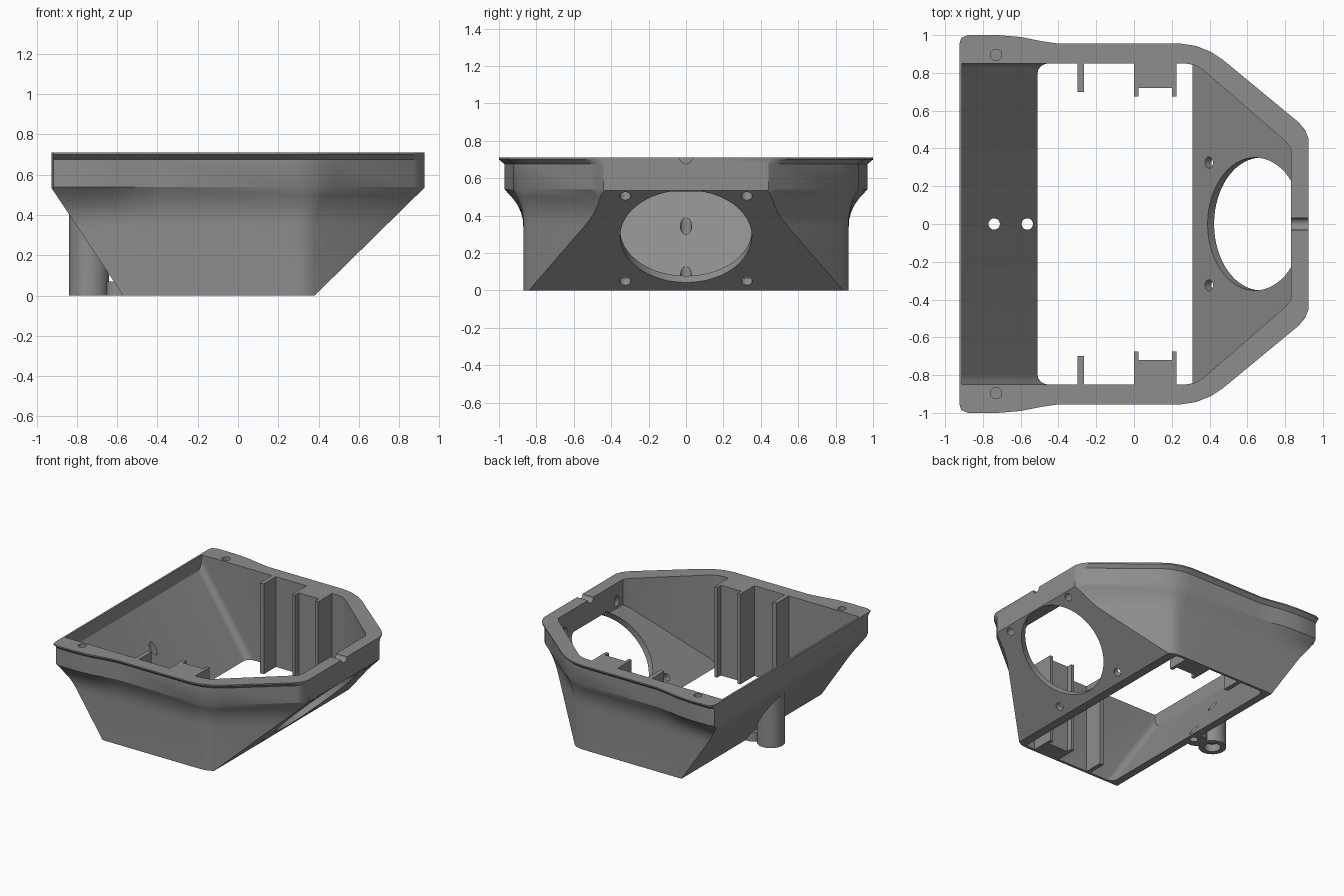
import bpy, bmesh, math
from mathutils import Vector, Matrix

if "Cube" in bpy.data.objects:
    bpy.data.objects.remove(bpy.data.objects["Cube"])

grey = bpy.data.materials.new("grey plastic")
grey.diffuse_color = (0.27, 0.27, 0.27, 1)
grey.use_nodes = True
grey.node_tree.nodes["Principled BSDF"].inputs["Base Color"].default_value = grey.diffuse_color


def make(name, bm, cutter=False):
    bmesh.ops.recalc_face_normals(bm, faces=bm.faces)
    me = bpy.data.meshes.new(name)
    bm.to_mesh(me)
    bm.free()
    me.materials.append(grey)
    ob = bpy.data.objects.new(name, me)
    bpy.context.collection.objects.link(ob)
    ob.hide_render = cutter
    return ob


def loft(levels):
    """Closed solid through (z, half outline) levels mirrored across y."""
    bm = bmesh.new()
    rings = []
    for z, half in levels:
        pts = half + [(x, -y) for x, y in reversed(half)]
        rings.append([bm.verts.new((x, y, z)) for x, y in pts])
    n = len(rings[0])
    for a, b in zip(rings, rings[1:]):
        for i in range(n):
            j = (i + 1) % n
            bm.faces.new((a[i], a[j], b[j], b[i]))
    bm.faces.new(rings[0][::-1])
    bm.faces.new(rings[-1])
    return bm


def slice_off(bm, co, no):
    """Remove everything on the normal side of a plane and cap it."""
    geom = bm.verts[:] + bm.edges[:] + bm.faces[:]
    res = bmesh.ops.bisect_plane(bm, geom=geom, dist=1e-5, plane_co=co,
                                 plane_no=no, clear_outer=True)
    cut = [e for e in res["geom_cut"] if isinstance(e, bmesh.types.BMEdge)]
    return bmesh.ops.contextual_create(bm, geom=cut)["faces"]


def cylinder(a, b, r, seg=32):
    a, b = Vector(a), Vector(b)
    bm = bmesh.new()
    rot = (b - a).to_track_quat('Z', 'Y').to_matrix().to_4x4()
    bmesh.ops.create_cone(bm, cap_ends=True, segments=seg, radius1=r, radius2=r,
                          depth=(b - a).length,
                          matrix=Matrix.Translation((a + b) / 2) @ rot)
    return bm


def box(name, x0, x1, y0, y1, z0, z1):
    bm = bmesh.new()
    bmesh.ops.create_cube(bm, size=1, matrix=Matrix.Translation(
        ((x0 + x1) / 2, (y0 + y1) / 2, (z0 + z1) / 2)) @ Matrix.Diagonal(
        (x1 - x0, y1 - y0, z1 - z0, 1)))
    return make(name, bm)


def boolean(target, tool, op='DIFFERENCE'):
    m = target.modifiers.new(tool.name, 'BOOLEAN')
    m.object, m.operation, m.solver = tool, op, 'EXACT'
    bpy.context.view_layer.objects.active = target
    bpy.ops.object.modifier_apply(modifier=m.name)
    bpy.data.objects.remove(tool)


# Half outlines of the lip, the rim band and the lower walls
lip = [(-.925, .95), (-.915, .985), (-.88, 1), (-.72, 1), (-.6, .99), (-.5, .97),
       (-.4, .955), (.25, .955), (.33, .942), (.41, .91), (.47, .87),
       (.87, .54), (.905, .5), (.925, .45)]
rim = [(x, y - .03) for x, y in lip[:-1]] + [(.925, .44)]
low = [(-.925, .82), (-.915, .855), (-.88, .87), (-.72, .87), (-.6, .87), (-.5, .87),
       (-.4, .87), (.25, .87), (.31, .868), (.345, .86), (.38, .84),
       (.87, .425), (.9, .395), (.925, .35)]


def mix(t):
    return [(a + (c - a) * t, b + (d - b) * t) for (a, b), (c, d) in zip(low, rim)]


# Sloped end walls: normals of the left and right planes
NL = Vector((-.54, 0, -.36)).normalized()
NR = Vector((.54, 0, -.55)).normalized()

# Outer body: straight walls flaring into the rim and the lip
levels = [(0, low), (.34, low)]
levels += [(.34 + .2 * s, mix(s ** 2.2)) for s in (.2, .4, .6, .8, 1)]
levels += [(.675, rim), (.70, lip), (.71, lip)]
bm = loft(levels)
slice_off(bm, (-.57, 0, 0), NL)
slice_off(bm, (.38, 0, 0), NR)
body = make("housing", bm)

# Mounting boss and its small tab below the left slope
boolean(body, make("boss", cylinder((-.74, 0, 0), (-.74, 0, .45), .1)), 'UNION')
boolean(body, make("tab", cylinder((-.59, 0, 0), (-.59, 0, .07), .075)), 'UNION')

# Inner cavity, open at top and bottom
inner = [(-.91, .85), (.27, .85), (.32, .842), (.36, .82), (.8, .44), (.83, .40)]
bm = loft([(-.2, inner), (.9, inner)])
caps = slice_off(bm, (-.51, 0, 0), NL)
edges = [e for f in caps for e in f.edges
         if abs(e.verts[0].co.z - e.verts[1].co.z) > .3]
bmesh.ops.bevel(bm, geom=edges, offset=.05, segments=5, profile=.5, affect='EDGES')
slice_off(bm, (.31, 0, 0), NR)
boolean(body, make("cavity", bm, True))

# Large round opening in the right slope, stopping below the rim
mid = Vector((.675, 0, .29))
bm = cylinder(mid - NR * .2, mid + NR * .2, .352, 64)
slice_off(bm, (0, 0, .53), (0, 0, 1))
boolean(body, make("round_opening", bm, True))

# Screw holes around the opening
for y in (-.325, .325):
    for z in (.05, .505):
        p = Vector((.38 + z * 1.0185, y, z))
        boolean(body, make("screw_hole", cylinder(p - NR * .12, p + NR * .1, .03, 20), True))
    # Blind holes in the lip
    s = math.copysign(.895, y)
    boolean(body, make("pin_hole", cylinder((-.73, s, .64), (-.73, s, .8), .03, 20), True))

# Holes through the boss and tab, and the cable groove in the lip
for a, b, r in (((-.74, 0, -.1), (-.74, 0, .6), .03),
                ((-.74, 0, -.1), (-.74, 0, .06), .06),
                ((-.565, 0, -.1), (-.565, 0, .3), .03),
                ((.78, 0, .71), (1, 0, .71), .033)):
    boolean(body, make("drill", cylinder(a, b, r, 24), True))

# Smooth the curved walls, keep edges sharp
bpy.context.view_layer.objects.active = body
body.select_set(True)
bpy.ops.object.shade_smooth_by_angle(angle=math.radians(28))

# Guide rails on both inner side walls
for side, label in ((1, "back"), (-1, "front")):
    for part, x0, x1, y in (("thin_rib", -.30, -.265, .70),
                            ("guide_block", .025, .2, .72),
                            ("guide_flange_left", 0, .025, .675),
                            ("guide_flange_right", .2, .225, .675)):
        lo, hi = sorted((side * y, side * .852))
        box(f"{label}_{part}", x0, x1, lo, hi, 0, .71)
